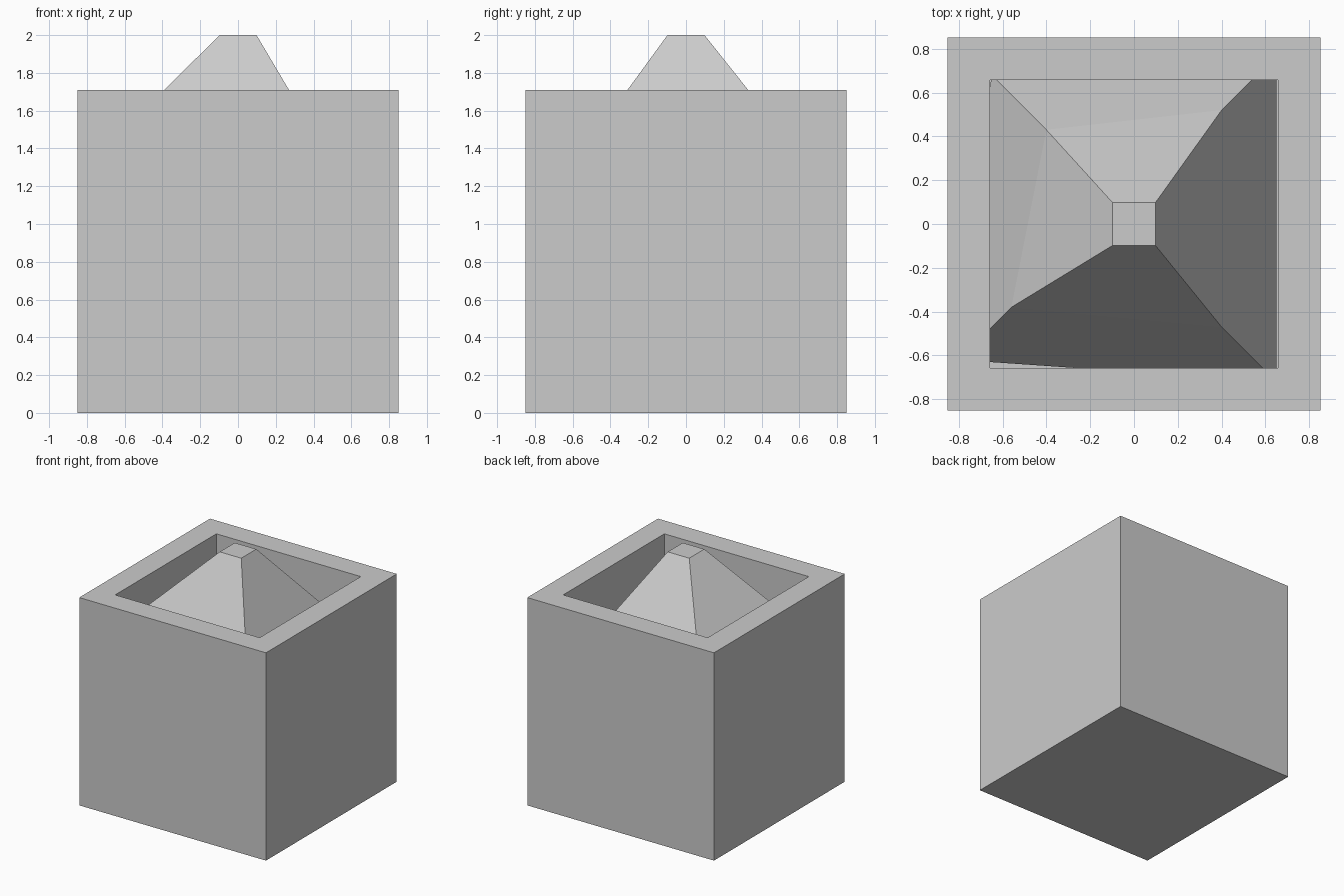
import bpy
import bmesh

if "Cube" in bpy.data.objects:
    bpy.data.objects.remove(bpy.data.objects["Cube"])

grey = bpy.data.materials.new("plain_grey")
grey.diffuse_color = (0.6, 0.6, 0.6, 1)
grey.use_nodes = True
grey.node_tree.nodes["Principled BSDF"].inputs["Base Color"].default_value = grey.diffuse_color


def finish(bm, name):
    bmesh.ops.recalc_face_normals(bm, faces=bm.faces)
    mesh = bpy.data.meshes.new(name)
    bm.to_mesh(mesh)
    bm.free()
    mesh.materials.append(grey)
    obj = bpy.data.objects.new(name, mesh)
    bpy.context.collection.objects.link(obj)
    return obj


# Square block with a square pit sunk into its top
HALF, PIT, RIM, FLOOR = 0.85, 0.578, 1.71, 1.0
bm = bmesh.new()
bmesh.ops.create_cube(bm, size=1)
for v in bm.verts:
    v.co = (v.co.x * 2 * HALF, v.co.y * 2 * HALF, (v.co.z + 0.5) * RIM)
top = max(bm.faces, key=lambda f: f.calc_center_median().z)
bmesh.ops.inset_region(bm, faces=[top], thickness=HALF - PIT)
pit = bmesh.ops.extrude_discrete_faces(bm, faces=[top])["faces"][0]
for v in pit.verts:
    v.co.z = FLOOR
finish(bm, "block")

# Irregular four-sided spire whose skirt runs into the pit walls
TIP = 0.098
rings = [
    [(-TIP, -TIP, 2), (TIP, -TIP, 2), (TIP, TIP, 2), (-TIP, TIP, 2)],
    [(-0.56, -0.38, 1.54), (0.40, -0.47, 1.49), (0.40, 0.52, 1.47), (-0.40, 0.43, 1.52)],
    [(-0.80, -0.62, 1.15), (0.65, -0.72, 1.07), (0.65, 0.77, 1.05), (-0.65, 0.68, 1.15)],
]
bm = bmesh.new()
loops = [[bm.verts.new(p) for p in ring] for ring in rings]
bm.faces.new(loops[0])
bm.faces.new(loops[-1])
for upper, lower in zip(loops, loops[1:]):
    for i in range(4):
        j = (i + 1) % 4
        bm.faces.new((upper[i], upper[j], lower[j], lower[i]))
finish(bm, "spire")
